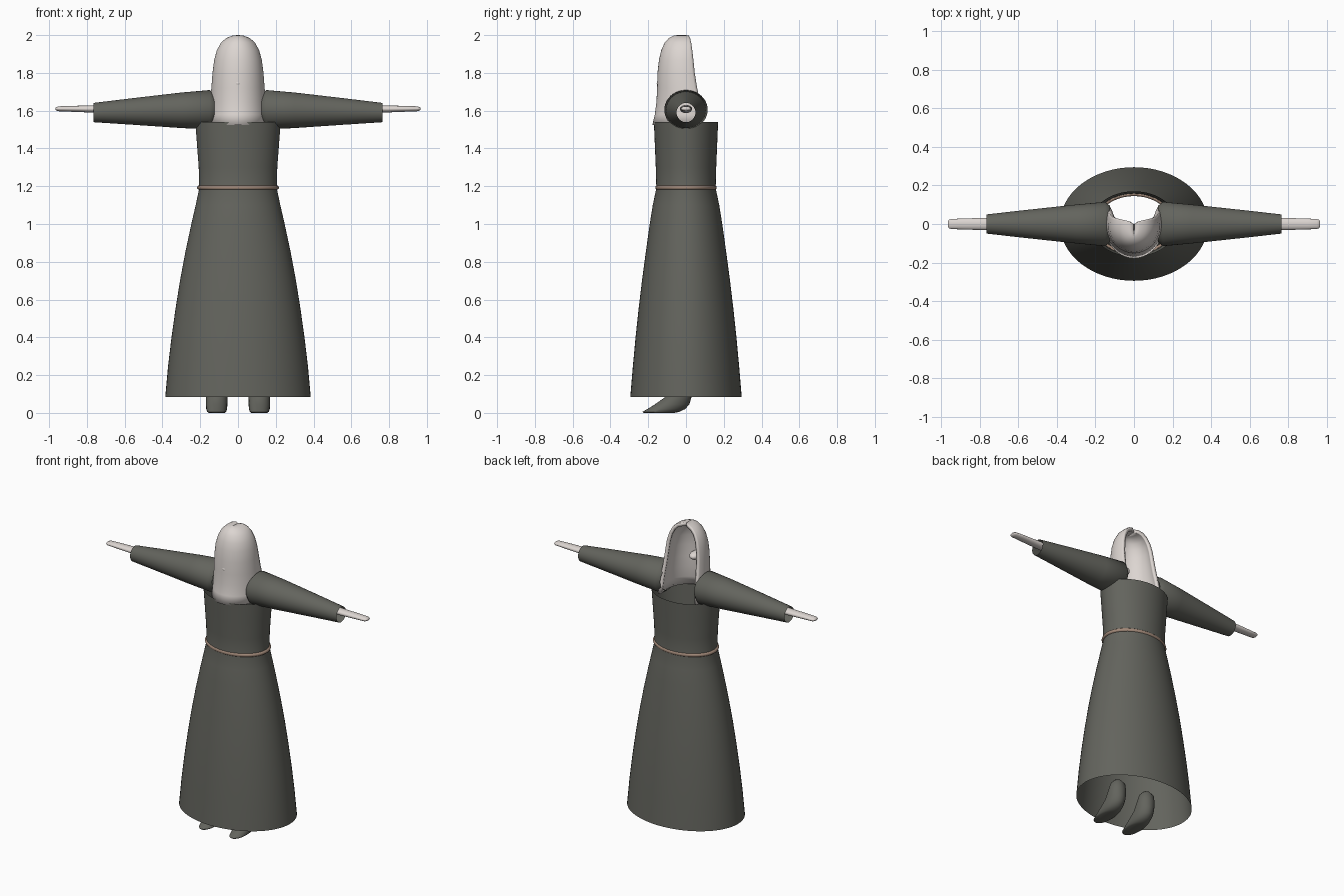
import bpy, math

if "Cube" in bpy.data.objects:
    bpy.data.objects.remove(bpy.data.objects["Cube"])


def material(name, rgb):
    m = bpy.data.materials.new(name)
    m.diffuse_color = (*rgb, 1)
    m.use_nodes = True
    m.node_tree.nodes["Principled BSDF"].inputs["Base Color"].default_value = m.diffuse_color
    return m


CLOTH = material("dark grey cloth", (0.125, 0.127, 0.11))
PALE = material("pale linen", (0.72, 0.67, 0.64))
ROPE = material("brown rope", (0.36, 0.25, 0.19))


def ellipse(place, a, b, n=40, start=0.0, sweep=360.0):
    """Ring of points; place(u, v) turns plane coordinates into space."""
    count = n if sweep == 360 else n + 1
    ring = []
    for i in range(count):
        t = math.radians(start + sweep * i / n)
        ring.append(place(a * math.cos(t), b * math.sin(t)))
    return ring


def loft(name, rings, mat, closed=True, cap_start=False, cap_end=False, angle=50):
    n = len(rings[0])
    verts = [p for r in rings for p in r]
    faces = []
    for k in range(len(rings) - 1):
        for i in range(n if closed else n - 1):
            j = (i + 1) % n
            faces.append((k * n + i, k * n + j, (k + 1) * n + j, (k + 1) * n + i))
    if cap_start:
        faces.append(tuple(reversed(range(n))))
    if cap_end:
        faces.append(tuple(range((len(rings) - 1) * n, len(rings) * n)))
    me = bpy.data.meshes.new(name)
    me.from_pydata(verts, [], faces)
    me.materials.append(mat)
    ob = bpy.data.objects.new(name, me)
    bpy.context.collection.objects.link(ob)
    smooth(ob, angle)
    return ob


def smooth(ob, angle=50):
    bpy.ops.object.select_all(action='DESELECT')
    ob.select_set(True)
    bpy.context.view_layer.objects.active = ob
    bpy.ops.object.shade_smooth_by_angle(angle=math.radians(angle))


# Robe: open bell with a narrow waist (z, half width, half depth)
robe = [(0.085, 0.385, 0.295), (0.25, 0.37, 0.281), (0.4, 0.352, 0.267),
        (0.55, 0.331, 0.251), (0.7, 0.307, 0.233), (0.85, 0.279, 0.213),
        (1.0, 0.247, 0.192), (1.1, 0.224, 0.176), (1.19, 0.205, 0.157),
        (1.3, 0.208, 0.16), (1.42, 0.217, 0.165), (1.54, 0.226, 0.17)]
loft("robe", [ellipse(lambda u, v, z=z: (u, v, z), a, b, 64) for z, a, b in robe], CLOTH)

# Rope belt around the waist
bpy.ops.mesh.primitive_torus_add(major_radius=0.205, minor_radius=0.012, major_segments=64,
                                 minor_segments=10, location=(0, 0, 1.193))
belt = bpy.context.object
belt.name = "rope_belt"
belt.scale = (1, 0.75, 1)
belt.data.materials.append(ROPE)
smooth(belt)

for side, s in (("left", 1), ("right", -1)):
    # Open tapering sleeve (x, centre z, half depth, half height)
    sleeve = [(0.125, 1.605, 0.095, 0.08), (0.15, 1.605, 0.115, 0.104),
              (0.3, 1.602, 0.101, 0.094), (0.55, 1.596, 0.074, 0.071),
              (0.765, 1.59, 0.05, 0.051)]
    loft(side + "_sleeve", [ellipse(lambda u, v, x=x, z=z: (s * x, u, z + v), a, b)
                            for x, z, a, b in sleeve], CLOTH)

    # Flat mitten hand
    hand = [(0.70, 1.609, 0.032, 0.022), (0.80, 1.609, 0.031, 0.018),
            (0.90, 1.61, 0.028, 0.015), (0.95, 1.61, 0.026, 0.013),
            (0.962, 1.61, 0.022, 0.009), (0.967, 1.61, 0.012, 0.004)]
    loft(side + "_hand", [ellipse(lambda u, v, x=x, z=z: (s * x, u, z + v), a, b, 24)
                          for x, z, a, b in hand], PALE, cap_start=True, cap_end=True)

    # Pointed shoe (z, front y, back y, half width)
    shoe = [(0.0, -0.225, -0.06, 0.042), (0.006, -0.23, -0.035, 0.05),
            (0.02, -0.205, -0.005, 0.055), (0.045, -0.165, 0.018, 0.057),
            (0.08, -0.115, 0.028, 0.057), (0.13, -0.08, 0.03, 0.055),
            (0.175, -0.06, 0.025, 0.048), (0.2, -0.04, 0.005, 0.025)]
    loft(side + "_shoe", [ellipse(lambda u, v, z=z, c=(f + b) / 2: (s * 0.113 + u, c + v, z),
                                  w, (b - f) / 2, 24)
                          for z, f, b, w in shoe], CLOTH, cap_start=True, cap_end=True)

# Hood: shell open toward +y (z, front y, back edge y, half width)
hood = [(1.525, -0.178, 0.095, 0.158), (1.58, -0.165, 0.085, 0.152),
        (1.65, -0.156, 0.075, 0.147), (1.72, -0.153, 0.06, 0.141),
        (1.8, -0.151, 0.047, 0.135), (1.87, -0.143, 0.04, 0.126),
        (1.92, -0.131, 0.034, 0.112), (1.96, -0.113, 0.028, 0.09),
        (1.985, -0.09, 0.022, 0.062), (1.997, -0.065, 0.015, 0.03),
        (2.0, -0.045, 0.0, 0.003)]
rings = []
for z, f, b, w in hood:
    c = b - 0.3 * (b - f)
    rings.append(ellipse(lambda u, v, z=z, c=c: (u, c + v, z), w, c - f, 40, 155, 230))
shell = loft("hood", rings, PALE, closed=False)
thick = shell.modifiers.new("thickness", 'SOLIDIFY')
thick.thickness = 0.022
thick.offset = -1

# Small rounded lump on the inner wall of the hood
bpy.ops.mesh.primitive_uv_sphere_add(segments=20, ring_count=12, radius=1, location=(0, -0.105, 1.745))
lump = bpy.context.object
lump.name = "inner_lump"
lump.scale = (0.035, 0.05, 0.026)
lump.data.materials.append(PALE)
smooth(lump)
